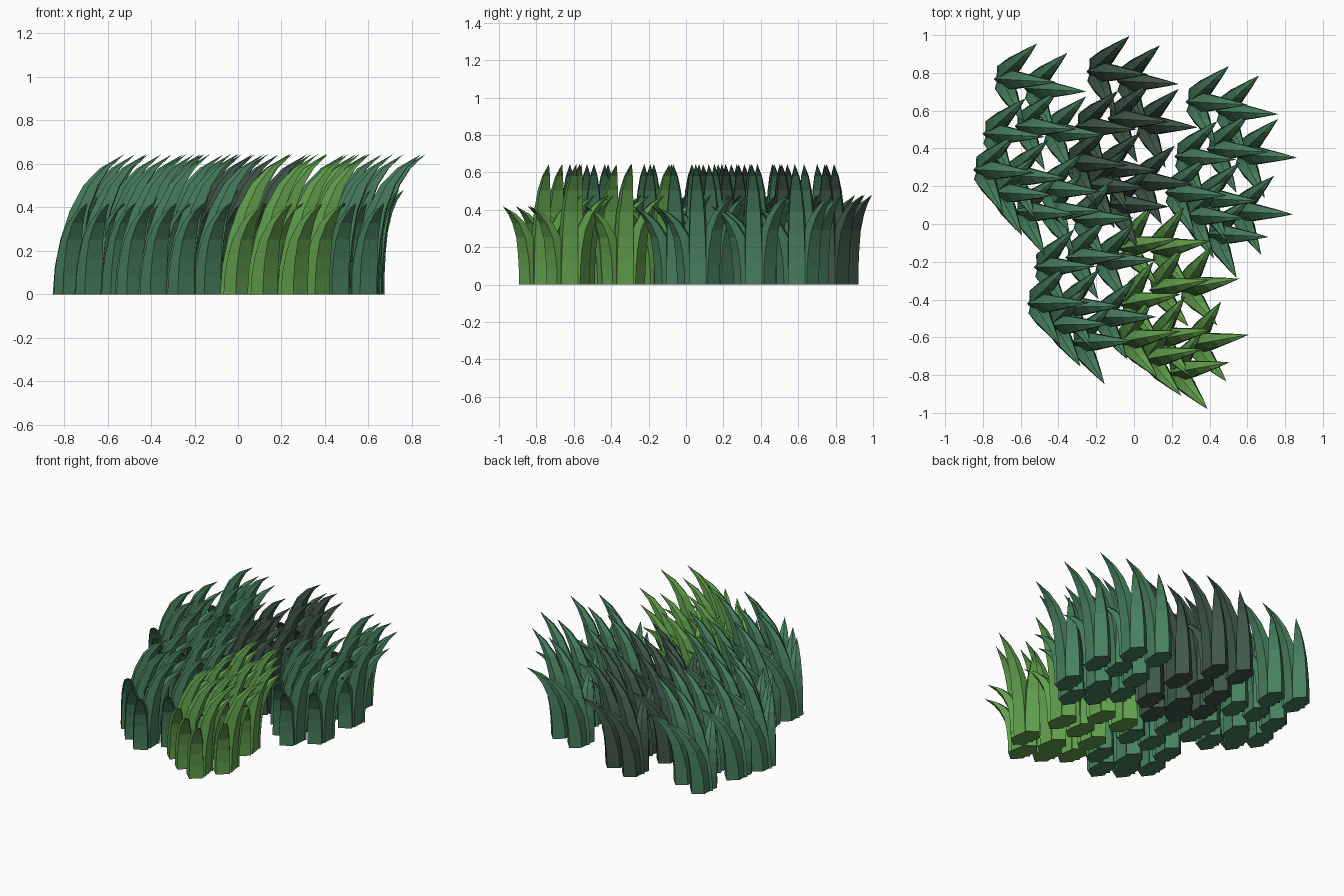
import bpy, bmesh, math
from mathutils import Matrix, Vector

if "Cube" in bpy.data.objects:
    bpy.data.objects.remove(bpy.data.objects["Cube"])


def material(name, rgb):
    m = bpy.data.materials.new(name)
    m.diffuse_color = (*rgb, 1)
    m.use_nodes = True
    m.node_tree.nodes["Principled BSDF"].inputs["Base Color"].default_value = m.diffuse_color
    return m


TEAL = material("deep_green", (0.065, 0.215, 0.112))
DARK = material("dark_green", (0.05, 0.097, 0.067))
LIME = material("light_green", (0.122, 0.35, 0.075))

# Blade outline: height fraction, back edge (0 base, 1 tip), width, thickness
PROFILE = [(0.0, 0.0, 1.0, 1.0), (0.2, 0.03, 0.98, 0.95), (0.4, 0.11, 0.93, 0.84),
           (0.6, 0.24, 0.82, 0.68), (0.78, 0.43, 0.62, 0.53), (0.9, 0.66, 0.38, 0.33)]
DEPTH = 0.13


def blade(bm, mat, height, reach, width):
    """Curved tapering blade with a ridged back and a flat front, pivot at base centre."""
    rings = []
    for h, b, w, t in PROFILE:
        back = b * reach - DEPTH / 2
        front = back + DEPTH * t
        side = back + (front - back) * 0.4
        half = w * width / 2
        pts = [(back, 0), (side, -half), (front, -half * 0.85),
               (front, half * 0.85), (side, half)]
        rings.append([bm.verts.new(mat @ Vector((x, y, h * height))) for x, y in pts])
    tip = bm.verts.new(mat @ Vector((reach - DEPTH / 2, 0, height)))
    bm.faces.new(rings[0][::-1])
    for lo, hi in zip(rings, rings[1:]):
        for i in range(5):
            j = (i + 1) % 5
            bm.faces.new((lo[i], lo[j], hi[j], hi[i]))
    for i in range(5):
        bm.faces.new((rings[-1][i], rings[-1][(i + 1) % 5], tip))


# Tuft roots inside one clump, arranged in a loose ring
TUFTS = [(-0.11, 0.42), (0.05, 0.37), (-0.17, 0.13), (-0.22, -0.06), (0.0, 0.17),
         (0.15, 0.14), (0.13, -0.16), (0.0, -0.28), (-0.12, -0.18), (-0.05, -0.09)]
# Blades of one tuft: base x, base y, direction, height, reach, width
BLADES = [(0.063, -0.005, -3, 0.645, 0.33, 0.107),
          (0.06, 0.035, 42, 0.48, 0.29, 0.105),
          (0.055, -0.04, -62, 0.42, 0.285, 0.105)]


def clump(name, x, y, turn, mat):
    bm = bmesh.new()
    place = Matrix.Translation((x, y, 0)) @ Matrix.Rotation(math.radians(turn), 4, 'Z')
    for tx, ty in TUFTS:
        for bx, by, ang, h, r, w in BLADES:
            m = (place @ Matrix.Translation((tx + bx, ty + by, 0))
                 @ Matrix.Rotation(math.radians(ang), 4, 'Z'))
            blade(bm, m, h, r, w)
    bmesh.ops.recalc_face_normals(bm, faces=bm.faces)
    me = bpy.data.meshes.new(name)
    bm.to_mesh(me)
    bm.free()
    me.materials.append(mat)
    bpy.context.collection.objects.link(bpy.data.objects.new(name, me))


# Five clumps make the patch
clump("grass_clump_left", -0.63, 0.35, 0, TEAL)
clump("grass_clump_back", -0.14, 0.39, 0, DARK)
clump("grass_clump_right", 0.385, 0.23, 0, TEAL)
clump("grass_clump_front_left", -0.35, -0.345, 4, TEAL)
clump("grass_clump_front", 0.12, -0.515, 13, LIME)
